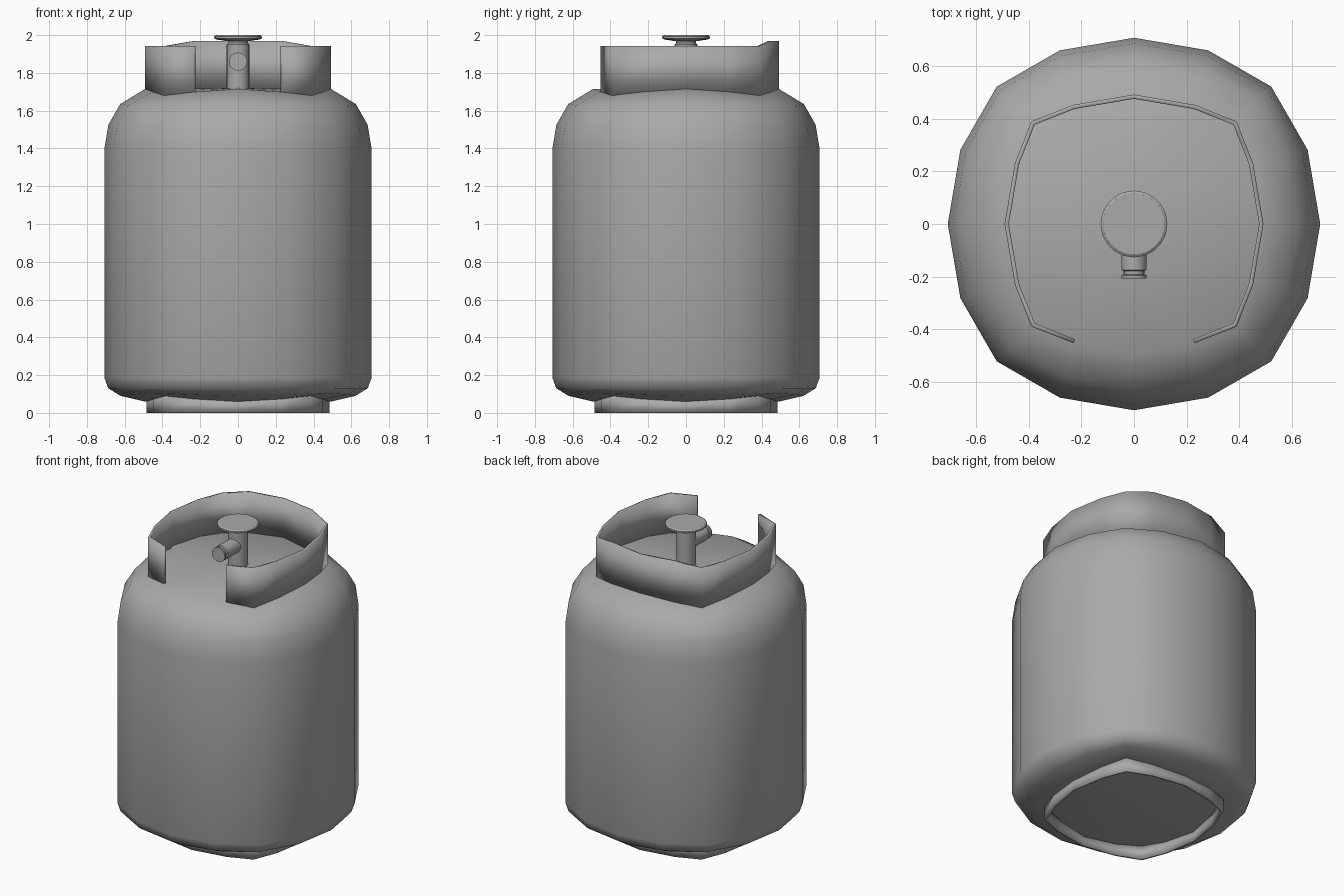
import bpy, bmesh, math
from mathutils import Matrix

cube = bpy.data.objects.get("Cube")
if cube:
    bpy.data.objects.remove(cube, do_unlink=True)

# Single grey metal
grey = bpy.data.materials.new("grey metal")
grey.use_nodes = True
colour = (0.4, 0.4, 0.4, 1)
grey.diffuse_color = colour
grey.node_tree.nodes["Principled BSDF"].inputs["Base Color"].default_value = colour

WIDE = (0.708, 0.66, 0.282, 0.522)   # side middle, quarter x, quarter y, corner
RIM = (0.492, 0.453, 0.23, 0.39)


def ring(t, z, drop=0.0, scale=1.0):
    """Rounded-square ring of 16 points between the wide (t=0) and rim (t=1) outlines."""
    m, a, b, c = [(w + (r - w) * t) * scale for w, r in zip(WIDE, RIM)]
    quarter = [(m, 0, 0), (a, b, 0.45), (c, c, 1), (b, a, 0.45)]
    points = []
    for k in range(4):
        for x, y, d in quarter:
            for _ in range(k):
                x, y = -y, x
            points.append((x, y, z - drop * d))
    return points


def loft(bm, rings, closed=True):
    rows = [[bm.verts.new(p) for p in r] for r in rings]
    n = len(rows[0])
    for lo, hi in zip(rows, rows[1:]):
        for i in range(n if closed else n - 1):
            j = (i + 1) % n
            bm.faces.new((lo[i], lo[j], hi[j], hi[i]))
    return rows


def fan(bm, row, z):
    centre = bm.verts.new((0, 0, z))
    for i in range(len(row)):
        bm.faces.new((row[i], row[(i + 1) % len(row)], centre))


def finish(name, bm, angle):
    bmesh.ops.recalc_face_normals(bm, faces=bm.faces)
    mesh = bpy.data.meshes.new(name)
    bm.to_mesh(mesh)
    bm.free()
    mesh.materials.append(grey)
    obj = bpy.data.objects.new(name, mesh)
    bpy.context.collection.objects.link(obj)
    bpy.ops.object.select_all(action="DESELECT")
    obj.select_set(True)
    bpy.context.view_layer.objects.active = obj
    bpy.ops.object.shade_smooth_by_angle(angle=math.radians(angle))
    return obj


def wall(name, rings, closed, angle):
    """Thin sheet wall, thickened inwards."""
    bm = bmesh.new()
    loft(bm, rings, closed)
    obj = finish(name, bm, angle)
    solid = obj.modifiers.new("thickness", "SOLIDIFY")
    solid.thickness = 0.016
    solid.offset = -1
    solid.use_even_offset = True
    # the open sheet's normals must point outwards
    face = obj.data.polygons[0]
    if face.normal.dot(face.center) < 0:
        obj.data.flip_normals()
    return obj


def lathe(name, profile, sides, matrix=Matrix()):
    bm = bmesh.new()
    steps = [2 * math.pi * i / sides for i in range(sides)]
    rows = loft(bm, [[(r * math.cos(s), r * math.sin(s), z) for s in steps]
                     for r, z in profile])
    bm.faces.new(rows[0])
    bm.faces.new(rows[-1])
    bmesh.ops.transform(bm, matrix=matrix, verts=bm.verts)
    return finish(name, bm, 35)


# Tank body: (outline blend, height, corner drop)
profile = [(1, 0.06, -0.03), (0.4, 0.09, -0.015), (0.1, 0.13, 0), (0, 0.187, 0),
           (0, 1.395, 0), (0.1, 1.525, 0), (0.39, 1.635, 0.014), (1, 1.715, 0.035)]
bm = bmesh.new()
rows = loft(bm, [ring(*p) for p in profile])
fan(bm, rows[0], 0.055)
fan(bm, rows[-1], 1.72)
finish("tank_body", bm, 60)

# Foot ring under the tank
wall("foot_ring", [ring(1, 0, 0, 0.985), ring(1, 0.065, -0.03, 0.985)], True, 30)

# Guard collar, open at the front and raised at the back
lower = ring(1, 1.713, 0.035)
upper = [(x, y, 1.97 if y > 0.42 else 1.942) for x, y, z in lower]
order = [(13 + i) % 16 for i in range(15)]
wall("guard_collar", [[lower[i] for i in order], [upper[i] for i in order]], False, 30)

# Valve post, hand wheel and outlet
lathe("valve_post", [(0.06, 1.70), (0.06, 1.95), (0.054, 1.957), (0.054, 1.967), (0.04, 1.98)], 20)
lathe("hand_wheel", [(0.05, 1.967), (0.115, 1.977), (0.127, 1.983), (0.127, 1.993), (0.117, 2.0)], 20)
outlet = Matrix.Translation((0, 0, 1.86)) @ Matrix.Rotation(math.pi / 2, 4, "X")
lathe("valve_outlet", [(0.048, 0.02), (0.048, 0.175), (0.039, 0.178), (0.039, 0.192),
                       (0.048, 0.195), (0.048, 0.207)], 20, outlet)
